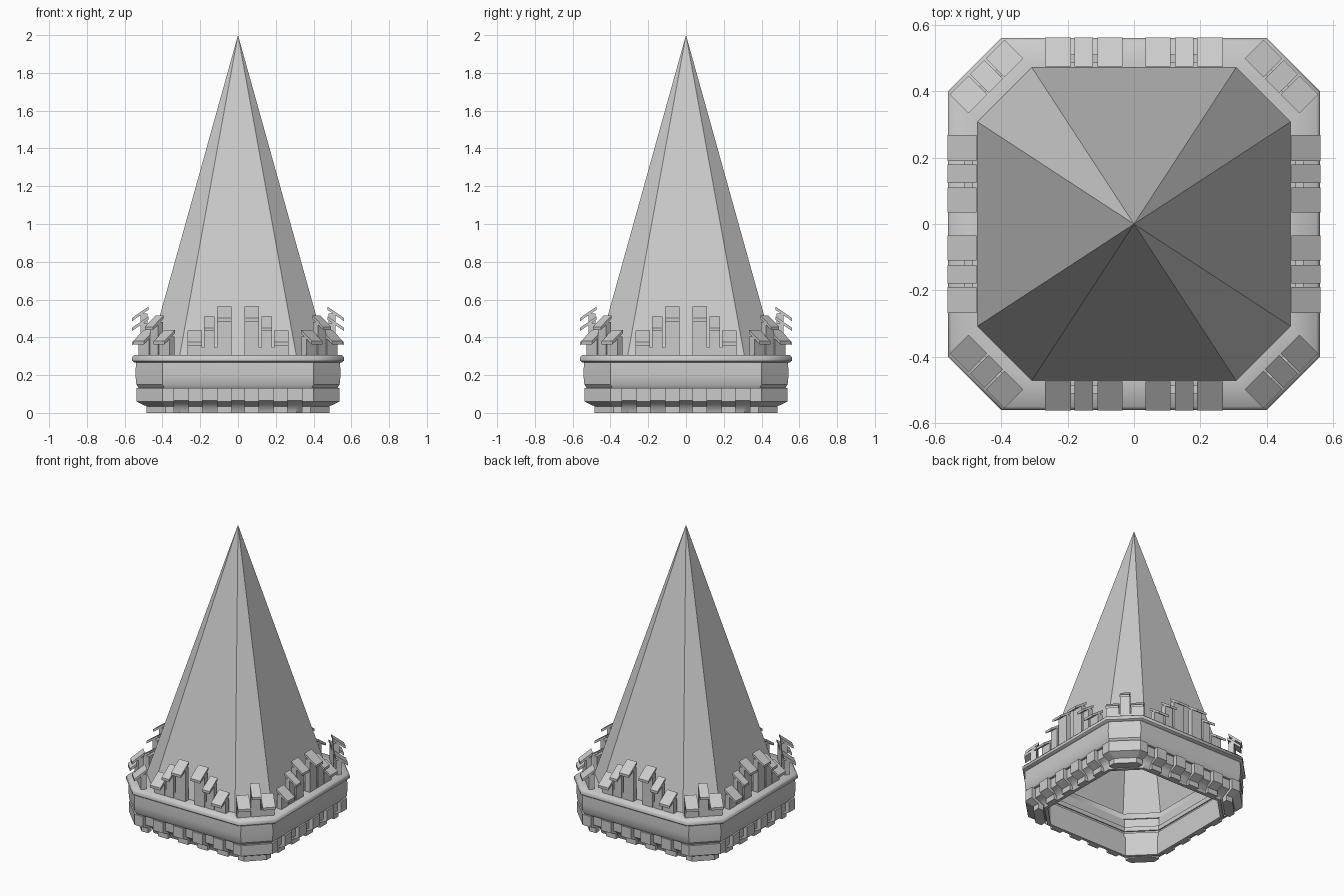
import bpy, bmesh, math
from mathutils import Matrix, Vector

cube = bpy.data.objects.get("Cube")
if cube:
    bpy.data.objects.remove(cube, do_unlink=True)

stone = bpy.data.materials.new("grey stone")
stone.use_nodes = True
COLOUR = (0.6, 0.6, 0.6, 1)
stone.diffuse_color = COLOUR
stone.node_tree.nodes["Principled BSDF"].inputs["Base Color"].default_value = COLOUR


def finish(name, bm, smooth=None):
    bmesh.ops.recalc_face_normals(bm, faces=bm.faces)
    me = bpy.data.meshes.new(name)
    bm.to_mesh(me)
    bm.free()
    ob = bpy.data.objects.new(name, me)
    bpy.context.collection.objects.link(ob)
    me.materials.append(stone)
    if smooth:
        bpy.ops.object.select_all(action='DESELECT')
        ob.select_set(True)
        bpy.context.view_layer.objects.active = ob
        bpy.ops.object.shade_smooth_by_angle(angle=math.radians(smooth))
    return ob


def octagon(bm, a, c, z):
    pts = [(a, -c), (a, c), (c, a), (-c, a), (-a, c), (-a, -c), (-c, -a), (c, -a)]
    return [bm.verts.new((x, y, z)) for x, y in pts]


def ring_loft(name, profile, closed=True, smooth=None):
    """Sweep a profile of (half width, chamfer start, height) round an octagon."""
    bm = bmesh.new()
    rings = [octagon(bm, *p) for p in profile]
    pairs = list(zip(rings, rings[1:] + rings[:1])) if closed else list(zip(rings, rings[1:]))
    for r, s in pairs:
        for i in range(8):
            j = (i + 1) % 8
            bm.faces.new((r[i], r[j], s[j], s[i]))
    return finish(name, bm, smooth)


def prism(bm, section, x0, x1, turn):
    """Extrude a (distance out, height) section from x0 to x1, then turn it about z."""
    rot = Matrix.Rotation(turn, 4, 'Z')
    ends = [[bm.verts.new(rot @ Vector((x, -d, z))) for d, z in section] for x in (x0, x1)]
    bm.faces.new(ends[0])
    bm.faces.new(ends[1])
    n = len(section)
    for i in range(n):
        j = (i + 1) % n
        bm.faces.new((ends[0][i], ends[0][j], ends[1][j], ends[1][i]))


def rect(d0, d1, z0, z1):
    return [(d0, z0), (d1, z0), (d1, z1), (d0, z1)]


# Hollow spire
bm = bmesh.new()
base = octagon(bm, 0.475, 0.31, 0.295)
tip = bm.verts.new((0, 0, 2))
for i in range(8):
    bm.faces.new((base[i], base[(i + 1) % 8], tip))
finish("spire", bm)

# Gallery band, rounded rim and lower wall
ring_loft("gallery_band", [(0.46, 0.31, 0.13), (0.525, 0.39, 0.13), (0.538, 0.4, 0.15),
                           (0.543, 0.4, 0.2), (0.54, 0.4, 0.27), (0.46, 0.31, 0.27)], smooth=35)
ring_loft("rim", [(0.46, 0.3, 0.268), (0.55, 0.395, 0.268), (0.56, 0.4, 0.276),
                  (0.56, 0.4, 0.295), (0.55, 0.395, 0.306), (0.46, 0.3, 0.306)], smooth=50)
ring_loft("lower_wall", [(0.44, 0.3, 0.0), (0.46, 0.31, 0.0), (0.468, 0.31, 0.03), (0.49, 0.33, 0.055),
                         (0.51, 0.34, 0.065), (0.51, 0.34, 0.13), (0.44, 0.3, 0.13)], smooth=40)

# Stepped ledges inside the hollow
for k in range(3):
    a = 0.445 + 0.008 * k
    z = 0.13 + 0.05 * k
    ring_loft(f"inner_ledge_{k + 1}", [(a, a - 0.15, z), (0.48, 0.32, z),
                                       (0.48, 0.32, z + 0.03), (a, a - 0.15, z + 0.03)])

# Brackets under the band, four per side
bm = bmesh.new()
bracket = [(0.445, 0), (0.485, 0), (0.485, 0.035), (0.538, 0.06), (0.538, 0.132), (0.445, 0.132)]
for q in range(4):
    for x in (-0.225, -0.073, 0.073, 0.225):
        prism(bm, bracket, x - 0.038, x + 0.038, q * math.pi / 2)
finish("brackets", bm)

# Corner brackets that wrap the chamfers
bm = bmesh.new()
levels = [(0.485, 0.385, 0), (0.485, 0.385, 0.035), (0.538, 0.4, 0.06), (0.538, 0.4, 0.132)]
for q in range(4):
    rot = Matrix.Rotation(q * math.pi / 2, 4, 'Z')
    rows = []
    for a, c, z in levels:
        plan = [(0.338, 0.445), (0.338, a), (c, a), (a, c), (a, 0.338), (0.445, 0.338)]
        rows.append([bm.verts.new(rot @ Vector((x, y, z))) for x, y in plan])
    for r, s in zip(rows, rows[1:]):
        for i in range(6):
            j = (i + 1) % 6
            bm.faces.new((r[i], r[j], s[j], s[i]))
    bm.faces.new(rows[0])
    bm.faces.new(rows[-1])
finish("corner_brackets", bm)

# Merlons: thin upright plates, each with a sloping cap, over a low parapet
side_merlons = [(-0.268, -0.19, 0.435), (-0.18, -0.124, 0.51), (-0.11, -0.035, 0.562)]
side_merlons += [(-x1, -x0, z) for x0, x1, z in side_merlons]
corner_merlons = [(-0.117, -0.037, 0.44), (-0.03, 0.03, 0.515), (0.037, 0.117, 0.44)]

plates, caps, parapets = bmesh.new(), bmesh.new(), bmesh.new()


def merlon_row(row, inner, outer, turn):
    for x0, x1, top in row:
        prism(plates, rect(inner + 0.005, inner + 0.04, 0.3, top - 0.035), x0, x1, turn)
        prism(caps, [(inner, top), (outer, top - 0.06), (outer, top - 0.077), (inner, top - 0.017)],
              x0, x1, turn)


for q in range(4):
    turn = q * math.pi / 2
    merlon_row(side_merlons, 0.475, 0.562, turn)
    merlon_row(corner_merlons, 0.588, 0.668, turn + math.pi / 4)
    for x0, x1 in ((-0.268, -0.035), (0.035, 0.268)):
        prism(parapets, rect(0.485, 0.51, 0.3, 0.345), x0, x1, turn)
    prism(parapets, rect(0.598, 0.622, 0.3, 0.345), -0.117, 0.117, turn + math.pi / 4)
finish("merlon_plates", plates)
finish("merlon_caps", caps)
finish("parapets", parapets)
